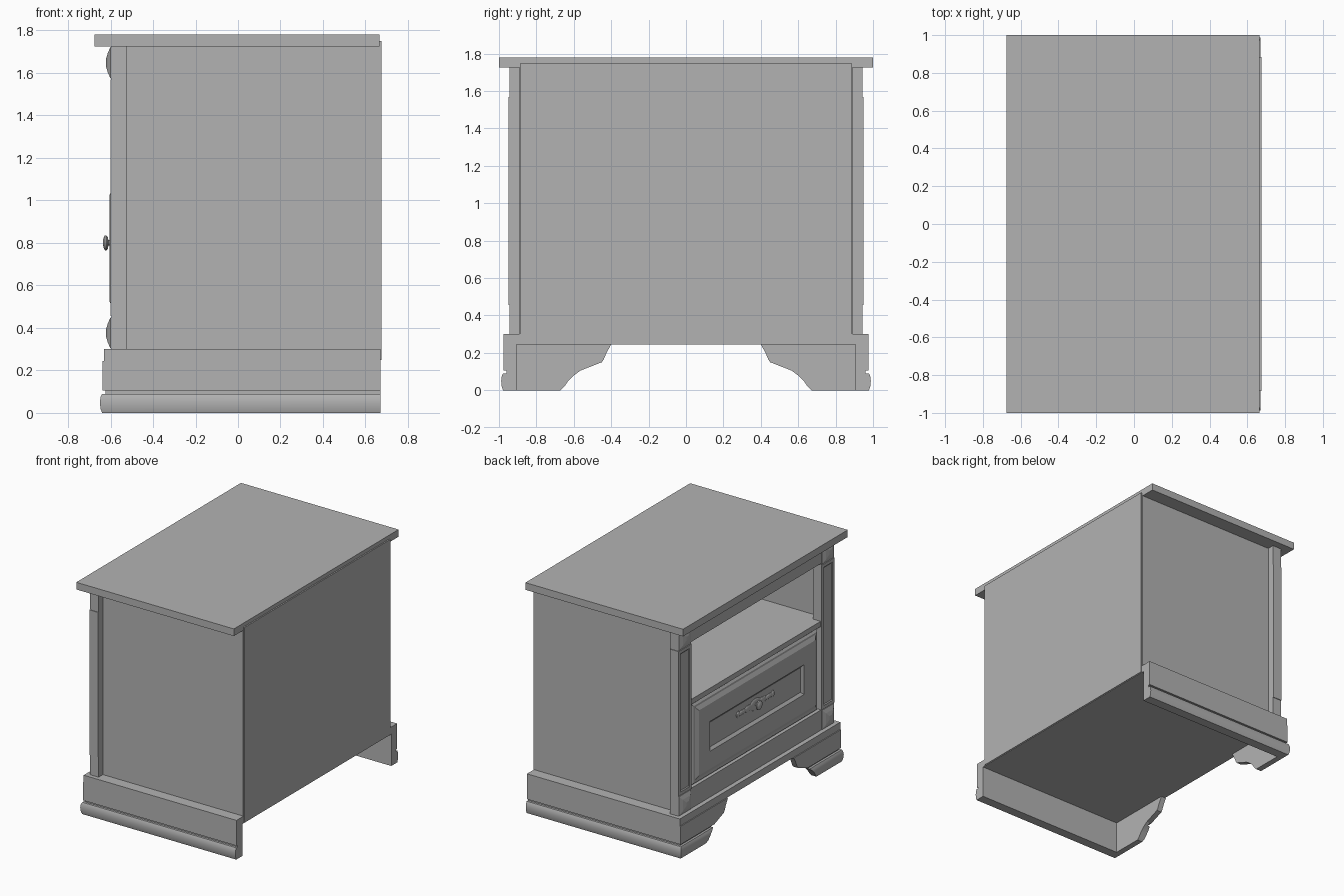
import bpy, bmesh, math
from mathutils import Vector

if "Cube" in bpy.data.objects:
    bpy.data.objects.remove(bpy.data.objects["Cube"], do_unlink=True)

GREY = (0.45, 0.45, 0.45, 1)
mat = bpy.data.materials.new("plain grey")
mat.use_nodes = True
mat.diffuse_color = GREY
mat.node_tree.nodes["Principled BSDF"].inputs["Base Color"].default_value = GREY


def finish(name, bm, smooth=False):
    bmesh.ops.recalc_face_normals(bm, faces=bm.faces)
    mesh = bpy.data.meshes.new(name)
    bm.to_mesh(mesh)
    bm.free()
    mesh.materials.append(mat)
    obj = bpy.data.objects.new(name, mesh)
    bpy.context.collection.objects.link(obj)
    if smooth:
        bpy.ops.object.select_all(action="DESELECT")
        obj.select_set(True)
        bpy.context.view_layer.objects.active = obj
        bpy.ops.object.shade_smooth_by_angle(angle=math.radians(30))
    return obj


def loft(name, rings, smooth=False):
    """Skin a stack of matching closed outlines and cap both ends."""
    bm = bmesh.new()
    rows = [[bm.verts.new(p) for p in ring] for ring in rings]
    for a, b in zip(rows, rows[1:]):
        for i in range(len(a)):
            j = (i + 1) % len(a)
            bm.faces.new((a[i], a[j], b[j], b[i]))
    bm.faces.new(rows[0])
    bm.faces.new(rows[-1])
    return finish(name, bm, smooth)


def box(name, x, y, z):
    return loft(name, [[(x[0], y[0], h), (x[1], y[0], h), (x[1], y[1], h), (x[0], y[1], h)] for h in z])


def panel(name, y, z, steps):
    """Rectangular panel facing -x; steps are (inset, x) from back to face."""
    rings = []
    for i, x in steps:
        rings.append([(x, y[0] + i, z[0] + i), (x, y[1] - i, z[0] + i),
                      (x, y[1] - i, z[1] - i), (x, y[0] + i, z[1] - i)])
    return loft(name, rings)


# Carcass
box("top_board", (-0.675, 0.665), (-1, 1), (1.725, 1.78))
box("back_panel", (0.64, 0.675), (-0.885, 0.885), (0.25, 1.75))
box("plinth_deck", (-0.63, 0.67), (-0.975, 0.975), (0.245, 0.3))
box("shelf", (-0.58, 0.64), (-0.86, 0.86), (1.1, 1.135))
box("shelf_lip", (-0.592, -0.53), (-0.79, 0.79), (1.095, 1.135))
box("drawer_box", (-0.54, 0.6), (-0.74, 0.74), (0.46, 1.08))
box("top_rail", (-0.595, -0.525), (-0.79, 0.79), (1.58, 1.725))
box("bottom_rail", (-0.595, -0.525), (-0.79, 0.79), (0.3, 0.455))

# Sides, posts and plinth feet, mirrored left and right
# Plinth levels: height, moulding outset, inner end of the front foot
levels = [(0, .003, .67), (.02, .01, .65), (.05, .013, .63), (.075, .01, .605),
          (.09, .003, .585), (.09, -.014, .585), (.105, -.014, .565), (.105, 0, .565),
          (.15, 0, .45), (.165, 0, .44), (.2, 0, .425), (.245, 0, .4)]
for side, s in (("left", 1), ("right", -1)):
    def span(a, b):
        return sorted((s * a, s * b))

    box(side + "_side_panel", (-0.53, 0.665), span(0.855, 0.89), (0.3, 1.725))
    box(side + "_post", (-0.595, -0.525), span(0.79, 0.943), (0.3, 1.725))
    panel(side + "_post_face", span(0.79, 0.948), (0.455, 1.568),
          [(0, -0.526), (0, -0.601), (0.025, -0.601), (0.035, -0.592)])
    for level, z in (("upper", (1.573, 1.723)), ("lower", (0.302, 0.45))):
        panel(f"{side}_{level}_post_block", span(0.795, 0.943), z,
              [(0, -0.59), (0, -0.6), (0.03, -0.613), (0.06, -0.622)])
    rings = []
    for z, o, inner in levels:
        front, outer = -0.637 - o, 0.975 + o
        plan = [(front, outer), (0.67, outer), (0.67, 0.905),
                (-0.595, 0.905), (-0.595, inner), (front, inner)]
        rings.append([(x, s * y, z) for x, y in plan])
    loft(side + "_plinth_foot", rings, smooth=True)

# Drawer front with raised border and sunken field
panel("drawer_front", (-0.765, 0.765), (0.465, 1.085),
      [(0, -0.53), (0, -0.58), (0.015, -0.59), (0.03, -0.59), (0.06, -0.605),
       (0.195, -0.605), (0.215, -0.588)])

# Handle: scalloped leaf plate and turned knob
bm = bmesh.new()
for y, w, h in ((0, .07, .045), (.085, .05, .026), (.165, .05, .018), (.21, .022, .026)):
    for s in ((1, -1) if y else (1,)):
        new = bmesh.ops.create_uvsphere(bm, u_segments=16, v_segments=8, radius=1)["verts"]
        bmesh.ops.scale(bm, vec=Vector((.008, w, h)), verts=new)
        bmesh.ops.translate(bm, vec=Vector((-.59, s * y, .8)), verts=new)
finish("handle_plate", bm, smooth=True)
turning = [(-.588, .02), (-.598, .013), (-.61, .013), (-.613, .028), (-.62, .036),
           (-.627, .034), (-.633, .022), (-.636, .006)]
loft("handle_knob", [[(x, r * math.cos(k * math.tau / 20), .8 + r * math.sin(k * math.tau / 20))
                      for k in range(20)] for x, r in turning], smooth=True)
